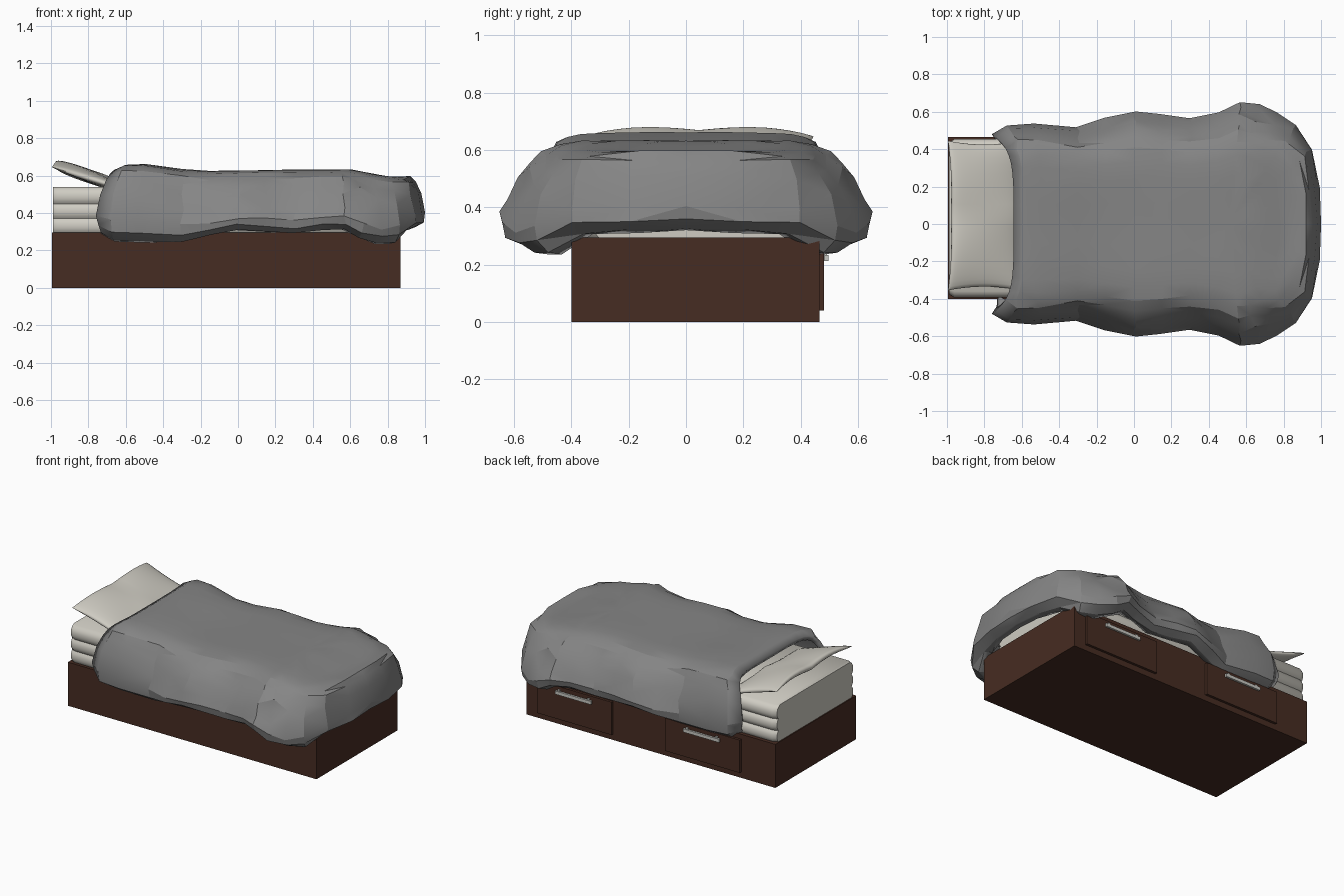
import bpy, bmesh, math, random
from mathutils import Vector

if "Cube" in bpy.data.objects:
    bpy.data.objects.remove(bpy.data.objects["Cube"])

random.seed(4)

def material(name, rgb):
    m = bpy.data.materials.new(name)
    m.diffuse_color = (*rgb, 1)
    m.use_nodes = True
    m.node_tree.nodes["Principled BSDF"].inputs["Base Color"].default_value = m.diffuse_color
    return m

WOOD = material("dark brown wood", (0.062, 0.025, 0.016))
LINEN = material("off white linen", (0.62, 0.60, 0.54))
GREY = material("grey blanket", (0.235, 0.235, 0.235))
METAL = material("light metal", (0.58, 0.58, 0.54))

def finish(name, bm, mat, smooth=None):
    bmesh.ops.recalc_face_normals(bm, faces=bm.faces)
    me = bpy.data.meshes.new(name)
    bm.to_mesh(me)
    bm.free()
    ob = bpy.data.objects.new(name, me)
    bpy.context.collection.objects.link(ob)
    me.materials.append(mat)
    if smooth:
        bpy.ops.object.select_all(action='DESELECT')
        ob.select_set(True)
        bpy.context.view_layer.objects.active = ob
        bpy.ops.object.shade_smooth_by_angle(angle=math.radians(smooth))
    return ob

def box(name, lo, hi, mat):
    bm = bmesh.new()
    bmesh.ops.create_cube(bm, size=1)
    for v in bm.verts:
        v.co = Vector([(lo[i] + hi[i]) / 2 + v.co[i] * (hi[i] - lo[i]) for i in range(3)])
    return finish(name, bm, mat)

def lerp_table(table, x):
    if x <= table[0][0]:
        return table[0][1]
    for (x0, y0), (x1, y1) in zip(table, table[1:]):
        if x <= x1:
            return y0 + (y1 - y0) * (x - x0) / (x1 - x0)
    return table[-1][1]

def clamp(v):
    return max(0, min(1, v))

def add_grid(bm, rows):
    vs = [[bm.verts.new(p) for p in r] for r in rows]
    for a, b in zip(vs, vs[1:]):
        for j in range(len(a) - 1):
            bm.faces.new((a[j], a[j + 1], b[j + 1], b[j]))

# Bed base with two drawers and handles on the back side
box("bed_base", (-0.995, -0.40, 0), (0.868, 0.465, 0.295), WOOD)
for i, cx in enumerate((0.50, -0.46)):
    box(f"drawer_front_{i}", (cx - 0.28, 0.46, 0.04), (cx + 0.28, 0.482, 0.262), WOOD)
    box(f"handle_bar_{i}", (cx - 0.135, 0.484, 0.212), (cx + 0.135, 0.497, 0.234), METAL)
    for s in (-1, 1):
        px = cx + s * 0.11
        box(f"handle_post_{i}_{s}", (px - 0.008, 0.478, 0.215), (px + 0.008, 0.492, 0.245), METAL)

# Mattress: side profile with three soft bulges, lofted along the bed, narrowing at the ends
half = []
for k in range(19):
    t = k / 18
    half.append((0.424 - 0.016 * (1 - abs(math.sin(3 * math.pi * t)) ** 0.6), 0.293 + 0.235 * t))
half.append((0.39, 0.54))
profile = [(y, z) for y, z in half] + [(-y, z) for y, z in reversed(half)]
bm = bmesh.new()
n = len(profile)
stations = [(-0.988, 0.96), (-0.96, 1), (0.60, 1), (0.74, 0.95), (0.815, 0.82)]
ends = [[bm.verts.new((x, 0.03 + y * k, z - (0.05 * (z - 0.3) / 0.24 if x > 0.8 else 0)))
         for y, z in profile] for x, k in stations]
for a, b in zip(ends, ends[1:]):
    for j in range(n):
        bm.faces.new((a[j], a[(j + 1) % n], b[(j + 1) % n], b[j]))
for e in (ends[0], ends[-1]):
    bm.faces.new(e)
finish("mattress", bm, LINEN, 40)

# Pillow: puffed sheet with pinched edges, leaning at the head end
bm = bmesh.new()
N = 20
for side in (1, -1):
    rows = []
    for i in range(N + 1):
        u = math.sin((i / N - 0.5) * math.pi)
        row = []
        for j in range(N + 1):
            v = math.sin((j / N - 0.5) * math.pi)
            puff = max((1 - u * u) * (1 - v * v), 0) ** 0.35
            x = 0.205 * u * (1 - 0.06 * (1 - v * v))
            y = 0.40 * v * (1 - 0.05 * (1 - u * u))
            z = side * 0.036 * puff + 0.014 * math.sin(3.3 * abs(v)) * -u - 0.012 * v ** 4
            row.append((x, y, z))
        rows.append(row)
    add_grid(bm, rows)
bmesh.ops.remove_doubles(bm, verts=bm.verts, dist=0.0005)
pillow = finish("pillow", bm, LINEN, 60)
pillow.location = (-0.795, 0.045, 0.597)
pillow.rotation_euler = (0, 0.31, 0)

# Blanket: outline (x, y, hem height) of one half, from the head round to the foot
outline = [(-0.645, 0.48, 0.29), (-0.60, 0.53, 0.25), (-0.5, 0.535, 0.245), (-0.3, 0.52, 0.25),
           (-0.15, 0.565, 0.28), (0, 0.60, 0.315), (0.15, 0.585, 0.305), (0.3, 0.565, 0.295),
           (0.45, 0.60, 0.315), (0.57, 0.65, 0.315), (0.67, 0.64, 0.27), (0.77, 0.595, 0.235),
           (0.87, 0.525, 0.235), (0.95, 0.40, 0.30), (0.99, 0.2, 0.315), (1.0, 0, 0.32)]
# Drape from the middle to the hem: (reach, height on the sides, height at head and foot)
drape = [(0, 1, 1), (0.2, 1, 1), (0.4, 1, 1), (0.56, 0.995, 1), (0.68, 0.96, 1),
         (0.77, 0.88, 0.99), (0.84, 0.75, 0.96), (0.9, 0.58, 0.87), (0.96, 0.37, 0.66),
         (1, 0.2, 0.3), (0.985, 0.08, 0.14), (0.9, 0, 0.02), (0.82, 0, 0)]
crest = [(-0.645, 0.635), (-0.57, 0.672), (-0.4, 0.645), (-0.2, 0.622), (0.2, 0.63),
         (0.6, 0.632), (0.75, 0.605), (0.85, 0.587), (0.92, 0.61), (1, 0.60)]
rows = []
for x, y, hem in outline:
    sx = min(x, 0.5)
    head = clamp(1 - (x + 0.645) / 0.2)
    full = max(clamp((x - 0.72) / 0.2), clamp((-0.2 - x) / 0.3) * 0.8)
    row = []
    for r, h_side, h_end in drape:
        h = h_side + (h_end - h_side) * full
        px, py = sx + (x - sx) * r, y * r
        pz = hem + (lerp_table(crest, px) - hem) * h
        px -= 0.115 * head * math.sqrt(clamp(1.6 * (1 - h))) * (0.75 + 0.25 * clamp(4 * h))
        if 0 < r and 0 < y and x > -0.63:               # slight crumple
            amp = 0.011 if r > 0.7 else 0.004
            px += random.uniform(-amp, amp)
            py += random.uniform(-amp, amp) * (0.4 if r > 0.95 else 1)
            pz += random.uniform(-amp, amp) * 0.6
        row.append((px, py, pz))
    rows.append(row)
bm = bmesh.new()
for s in (1, -1):
    add_grid(bm, [[(x, s * y, z) for x, y, z in row] for row in rows])
bmesh.ops.remove_doubles(bm, verts=bm.verts, dist=0.001)
bmesh.ops.dissolve_degenerate(bm, edges=bm.edges, dist=0.001)
bmesh.ops.triangulate(bm, faces=bm.faces)
blanket = finish("blanket", bm, GREY, 20)
thick = blanket.modifiers.new("thickness", 'SOLIDIFY')
thick.thickness = 0.035
thick.offset = -1
